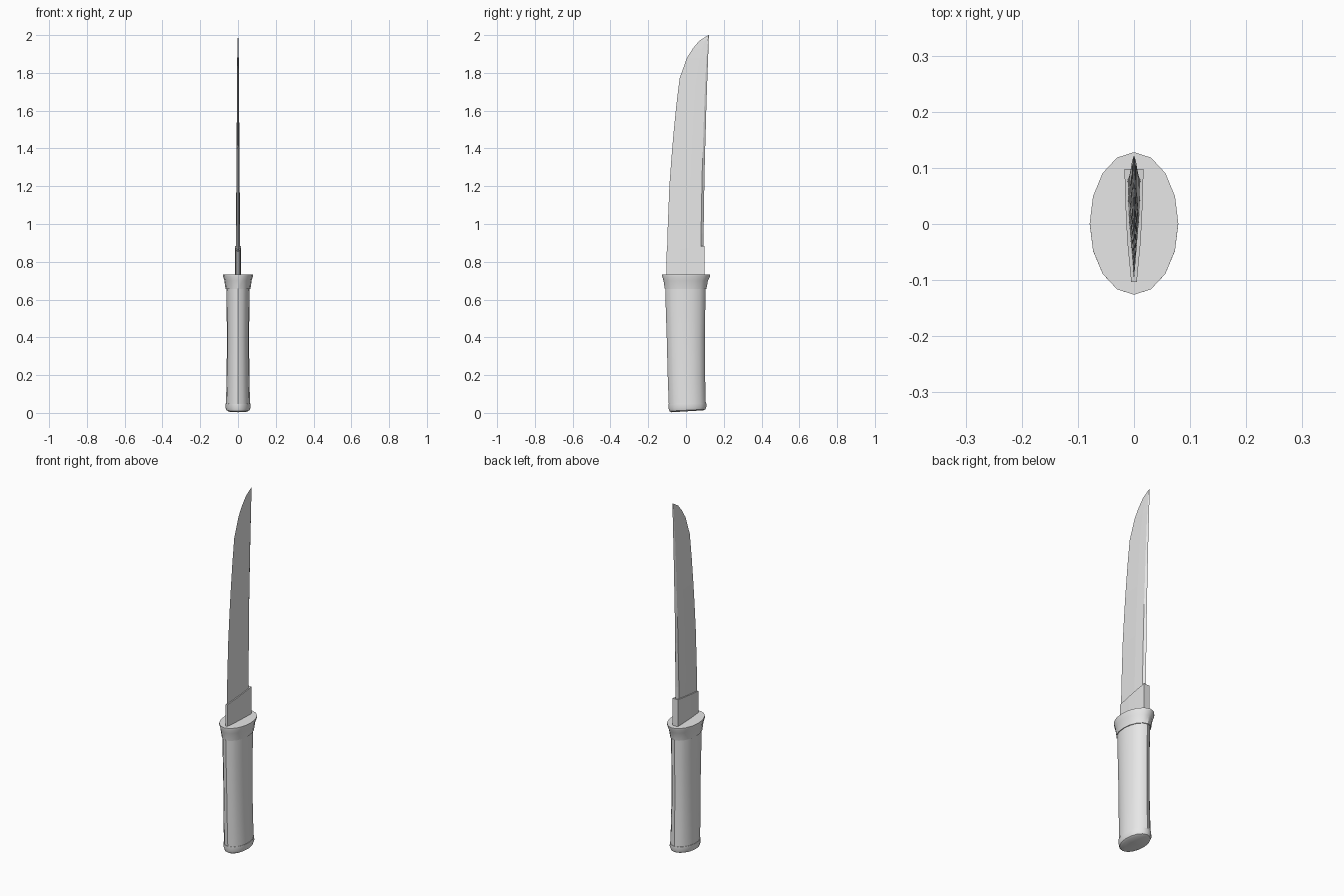
import bpy
import bmesh
from math import sin, cos, pi, radians

cube = bpy.data.objects.get("Cube")
if cube:
    bpy.data.objects.remove(cube, do_unlink=True)

grey = bpy.data.materials.new("plain grey")
grey.use_nodes = True
grey.diffuse_color = (0.8, 0.8, 0.8, 1)
grey.node_tree.nodes["Principled BSDF"].inputs["Base Color"].default_value = (0.8, 0.8, 0.8, 1)


def loft(name, rings, smooth=False):
    """Skin a closed solid over a stack of equal-length rings."""
    bm = bmesh.new()
    rows = [[bm.verts.new(p) for p in ring] for ring in rings]
    n = len(rows[0])
    for low, high in zip(rows, rows[1:]):
        for i in range(n):
            j = (i + 1) % n
            bm.faces.new((low[i], low[j], high[j], high[i]))
    bm.faces.new(rows[0][::-1])
    bm.faces.new(rows[-1])
    bmesh.ops.recalc_face_normals(bm, faces=bm.faces)
    mesh = bpy.data.meshes.new(name)
    bm.to_mesh(mesh)
    bm.free()
    mesh.materials.append(grey)
    obj = bpy.data.objects.new(name, mesh)
    bpy.context.collection.objects.link(obj)
    if smooth:
        bpy.ops.object.select_all(action="DESELECT")
        obj.select_set(True)
        bpy.context.view_layer.objects.active = obj
        bpy.ops.object.shade_smooth_by_angle(angle=radians(35))
    return obj


def oval(z, half_x, front, back, tilt=0, sides=16):
    """Elliptical ring between two y limits, optionally tilted front to back."""
    mid, half_y = (front + back) / 2, (back - front) / 2
    ring = []
    for i in range(sides):
        a = 2 * pi * i / sides
        y = mid + half_y * sin(a)
        ring.append((half_x * cos(a), y, z + tilt * y))
    return ring


# Grip, with a slight waist and curve
loft("grip", [oval(*r) for r in (
    (0.04, 0.064, -0.091, 0.105),
    (0.20, 0.060, -0.097, 0.101),
    (0.40, 0.059, -0.102, 0.100),
    (0.55, 0.060, -0.107, 0.102),
    (0.67, 0.062, -0.110, 0.104))], True)

# Rounded pommel cap
loft("pommel", [oval(*r) for r in (
    (0.008, 0.052, -0.078, 0.092, 0.06),
    (0.014, 0.062, -0.088, 0.103, 0.05),
    (0.028, 0.067, -0.093, 0.108, 0.04),
    (0.050, 0.066, -0.093, 0.107, 0.03))], True)

# Flared collar at the top of the grip
loft("collar", [oval(*r) for r in (
    (0.655, 0.066, -0.112, 0.108),
    (0.700, 0.072, -0.119, 0.116),
    (0.722, 0.079, -0.126, 0.127),
    (0.732, 0.079, -0.126, 0.128))], True)


# Sleeve around the blade base, its top edge rising toward the spine
def sleeve_ring(z, rise):
    half = [(0.005, -0.103), (0.012, -0.03), (0.015, 0.03), (0.017, 0.098)]
    outline = half + [(-x, y) for x, y in reversed(half)]
    return [(x, y, z + rise * y) for x, y in outline]


loft("blade_sleeve", [sleeve_ring(0.70, 0), sleeve_ring(0.87, 0.15)])


# Blade: sharp front edge, widest near the back, ridged spine
def blade_ring(z, edge, spine, half):
    width = spine - edge
    side = [(half * 0.85, edge + width * 0.6), (half, spine - width * 0.07)]
    return ([(0, edge, z)] + [(x, y, z) for x, y in side] + [(0, spine, z)]
            + [(-x, y, z) for x, y in reversed(side)])


loft("blade", [blade_ring(*r) for r in (
    (0.70, -0.103, 0.095, 0.012),
    (0.95, -0.098, 0.093, 0.011),
    (1.20, -0.088, 0.097, 0.009),
    (1.35, -0.077, 0.100, 0.008),
    (1.48, -0.066, 0.104, 0.007),
    (1.63, -0.051, 0.108, 0.006),
    (1.77, -0.034, 0.113, 0.005),
    (1.88, 0.005, 0.117, 0.004),
    (1.93, 0.037, 0.119, 0.003),
    (1.97, 0.070, 0.120, 0.002),
    (2.00, 0.118, 0.121, 0.0005))])
